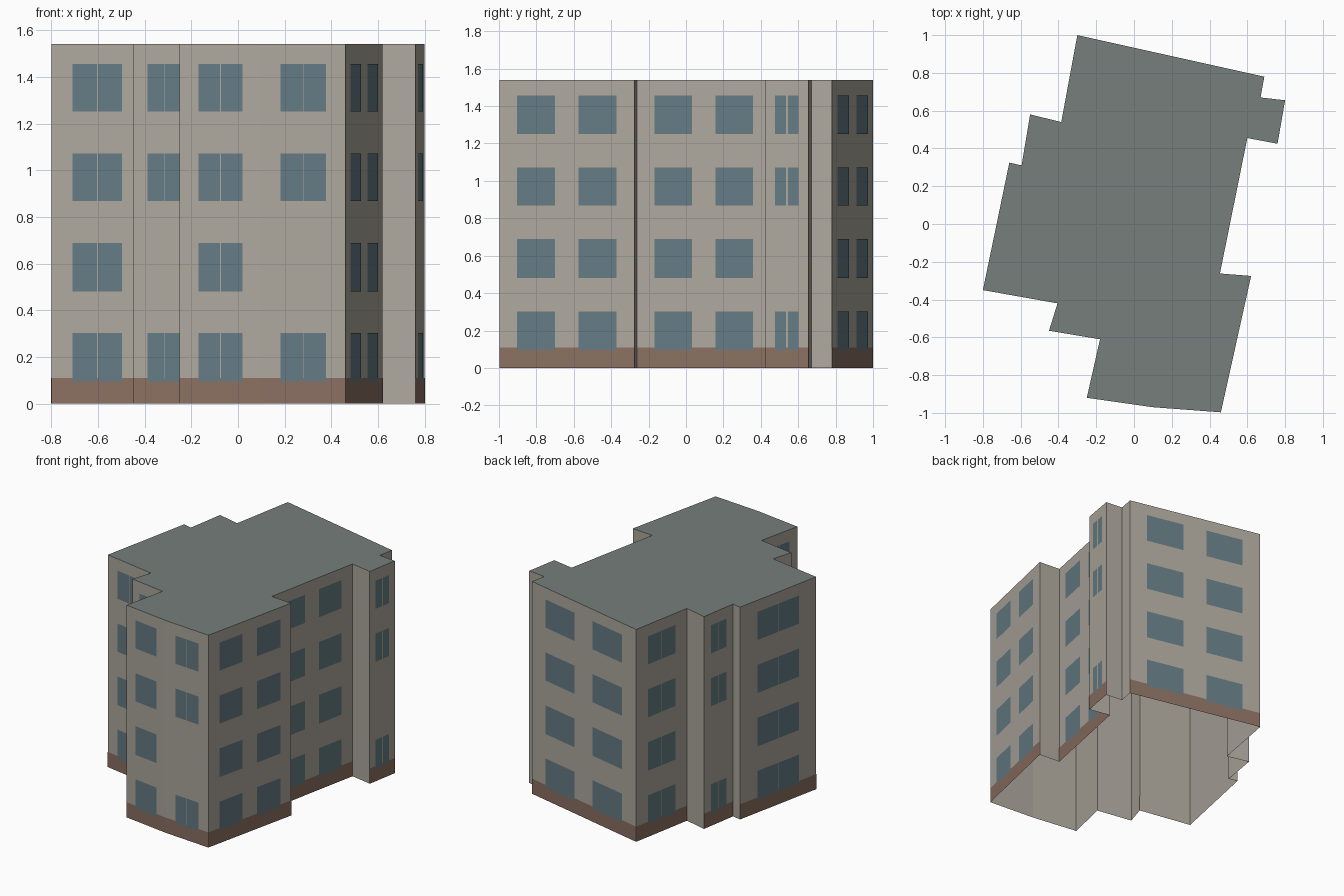
import bpy
from mathutils import Vector

if "Cube" in bpy.data.objects:
    bpy.data.objects.remove(bpy.data.objects["Cube"])

H = 1.54
PLINTH = 0.11
ROWS = [(0.095, 0.302), (0.48, 0.688), (0.868, 1.072), (1.252, 1.456)]
TWO = [(0.13, 0.41), (0.585, 0.865)]      # two separate windows
PAIR = [(0.23, 0.495), (0.505, 0.77)]     # casement pair
SLIM = [(0.22, 0.48), (0.52, 0.77)]       # narrow pair
ALL, NO_FIRST = (0, 1, 2, 3), (0, 2, 3)

# footprint corners, counter-clockwise, with the windows of the wall starting there
PLAN = [
    (-0.25, -0.92, PAIR, ALL),
    (0.10, -0.97, PAIR, NO_FIRST),
    (0.46, -0.997, TWO, ALL),
    (0.62, -0.275, None, None),
    (0.455, -0.262, TWO, ALL),
    (0.60, 0.455, None, None),
    (0.76, 0.425, SLIM, NO_FIRST),
    (0.80, 0.655, None, None),
    (0.67, 0.67, None, None),
    (0.69, 0.78, TWO, ALL),
    (-0.30, 1.0, PAIR, ALL),
    (-0.385, 0.54, None, None),
    (-0.55, 0.58, PAIR, NO_FIRST),
    (-0.595, 0.31, None, None),
    (-0.66, 0.325, PAIR, ALL),
    (-0.80, -0.35, PAIR, ALL),
    (-0.405, -0.42, None, None),
    (-0.45, -0.565, PAIR, NO_FIRST),
    (-0.18, -0.61, PAIR, ALL),
]


def make(name, quads, colour):
    verts, faces = [], []
    for q in quads:
        faces.append(range(len(verts), len(verts) + len(q)))
        verts += q
    me = bpy.data.meshes.new(name)
    me.from_pydata([tuple(v) for v in verts], [], [tuple(f) for f in faces])
    mat = bpy.data.materials.new(name + "_colour")
    mat.diffuse_color = (*colour, 1)
    mat.use_nodes = True
    mat.node_tree.nodes["Principled BSDF"].inputs["Base Color"].default_value = mat.diffuse_color
    me.materials.append(mat)
    ob = bpy.data.objects.new(name, me)
    bpy.context.collection.objects.link(ob)
    return ob


def panel(a, b, t0, t1, z0, z1, off):
    """Upright rectangle on wall a-b, pushed outward by off."""
    d = (b - a).normalized()
    n = Vector((d.y, -d.x, 0)) * off
    p, q = a.lerp(b, t0) + n, a.lerp(b, t1) + n
    up0, up1 = Vector((0, 0, z0)), Vector((0, 0, z1))
    return [p + up0, q + up0, q + up1, p + up1]


walls, plinth, windows = [], [], []
pts = [Vector((x, y, 0)) for x, y, _, _ in PLAN]
for i, (_, _, layout, rows) in enumerate(PLAN):
    a, b = pts[i], pts[(i + 1) % len(pts)]
    walls.append(panel(a, b, 0, 1, 0, H, 0))
    if layout:
        plinth.append(panel(a, b, 0, 1, 0, PLINTH, 0.001))
        for r in rows:
            for t0, t1 in layout:
                windows.append(panel(a, b, t0, t1, *ROWS[r], 0.002))

# walls are an open-bottomed shell; plinth and windows lie on their faces
make("walls", walls, (0.42, 0.39, 0.34))
make("plinth", plinth, (0.26, 0.16, 0.12))
make("windows", windows, (0.13, 0.20, 0.23))
make("flat_roof", [[p + Vector((0, 0, H)) for p in pts]], (0.18, 0.21, 0.20))
